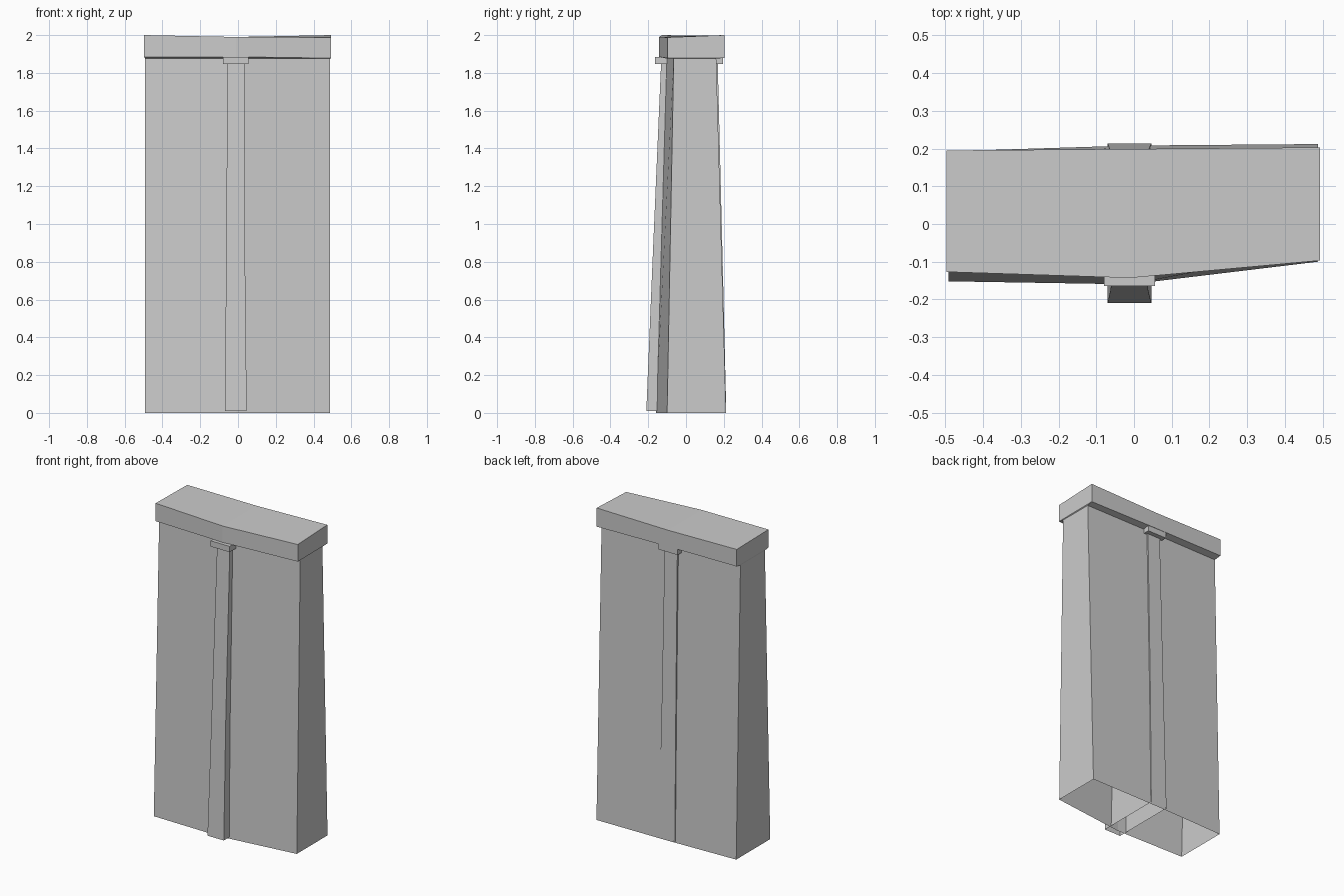
import bpy, bmesh

if "Cube" in bpy.data.objects:
    bpy.data.objects.remove(bpy.data.objects["Cube"])


def loft(name, rings, cap_top=True, cap_bottom=False, smooth_from=None):
    """Skin matching closed outlines (counter-clockwise from above), bottom to top."""
    bm = bmesh.new()
    loops = [[bm.verts.new(p) for p in ring] for ring in rings]
    for level, (a, b) in enumerate(zip(loops, loops[1:])):
        n = len(a)
        for i in range(n):
            j = (i + 1) % n
            f = bm.faces.new((a[i], a[j], b[j], b[i]))
            f.smooth = smooth_from is not None and level >= smooth_from
    if cap_top:
        t = loops[-1]
        if len(t) == 6:
            bm.faces.new((t[0], t[1], t[4], t[5]))
            bm.faces.new((t[1], t[2], t[3], t[4]))
        else:
            bm.faces.new(t)
    if cap_bottom:
        bm.faces.new(loops[0][::-1])
    mesh = bpy.data.meshes.new(name)
    bm.to_mesh(mesh)
    bm.free()
    ob = bpy.data.objects.new(name, mesh)
    bpy.context.collection.objects.link(ob)
    return ob


def outline(x0, x1, front, back, z):
    """Six-point bent outline: front and back give y at left, middle, right."""
    xs = (x0, -0.01, x1)
    pts = list(zip(xs, front)) + list(zip(xs, back))[::-1]
    heights = z if isinstance(z, tuple) else (z,) * 6
    return [(x, y, h) for (x, y), h in zip(pts, heights)]


def rect(x0, x1, y0, y1, z):
    return [(x0, y0, z), (x1, y0, z), (x1, y1, z), (x0, y1, z)]


# Tapered wall, open underneath, with an overhanging cap grown from its top
cap_front, cap_back = (-0.127, -0.143, -0.097), (0.195, 0.199, 0.203)
loft("wall_with_cap", [
    outline(-0.492, 0.488, (-0.152, -0.16, -0.10), (0.193, 0.208, 0.212), 0),
    outline(-0.492, 0.488, (-0.098, -0.105, -0.065), (0.15, 0.157, 0.16), 1.875),
    outline(-0.497, 0.493, cap_front, cap_back, (1.885, 1.885, 1.878, 1.88, 1.885, 1.885)),
    outline(-0.497, 0.493, cap_front, cap_back, (2.0, 1.99, 1.988, 2.0, 1.99, 1.995)),
], smooth_from=99)

# Leaning buttress running through the wall, showing front and back
loft("buttress", [
    rect(-0.07, 0.046, -0.21, 0.213, 0.01),
    rect(-0.063, 0.038, -0.179, 0.195, 0.76),
    rect(-0.056, 0.034, -0.132, 0.168, 1.85),
])

# Small block topping the buttress on both sides
loft("buttress_capital", [
    rect(-0.079, 0.056, -0.165, 0.197, 1.848),
    rect(-0.079, 0.056, -0.165, 0.197, 1.885),
], cap_bottom=True)
